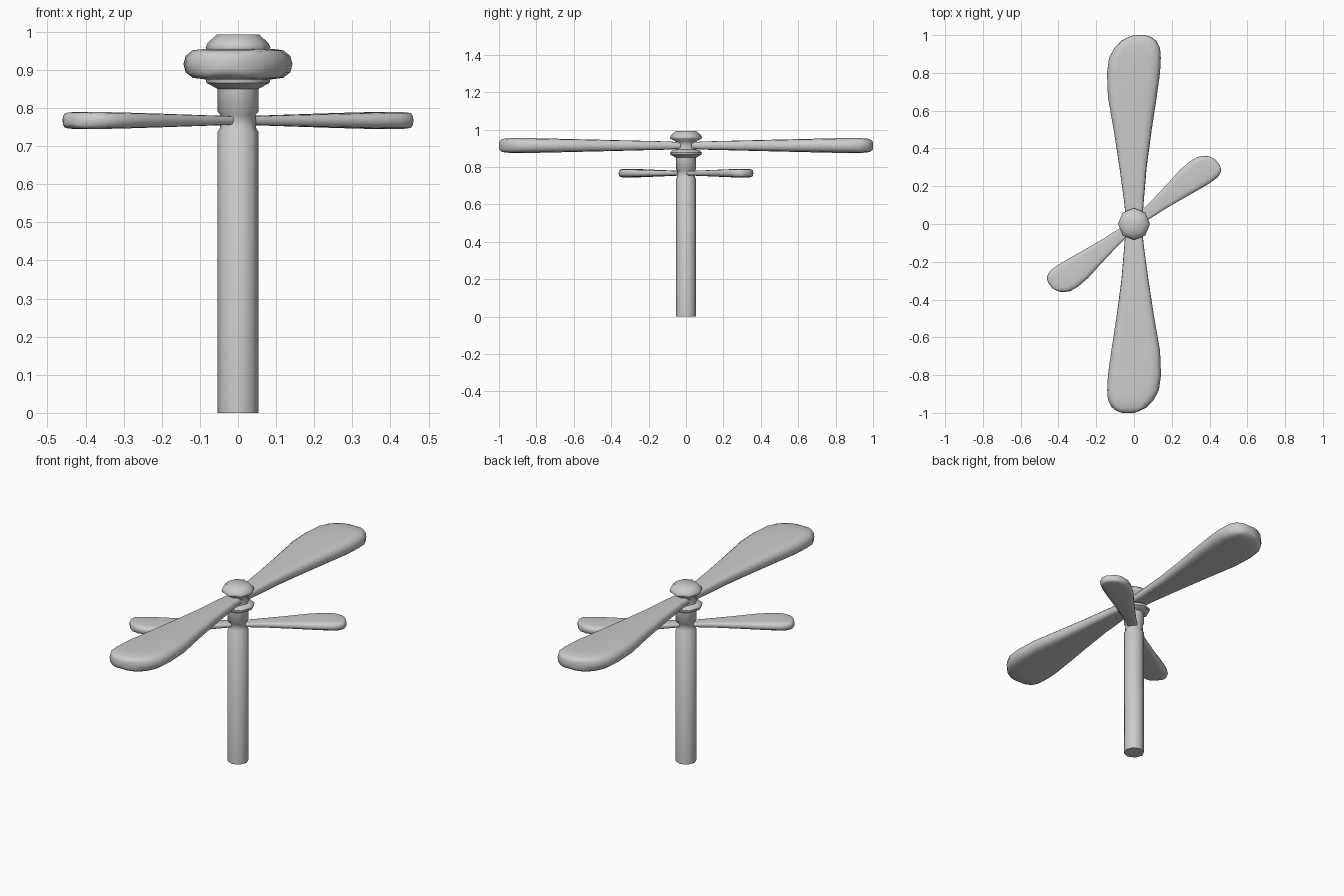
import bpy, bmesh, math
from mathutils import Matrix

if "Cube" in bpy.data.objects:
    bpy.data.objects.remove(bpy.data.objects["Cube"])


def finish(name, bm, angle):
    bmesh.ops.recalc_face_normals(bm, faces=bm.faces)
    me = bpy.data.meshes.new(name)
    bm.to_mesh(me)
    bm.free()
    ob = bpy.data.objects.new(name, me)
    bpy.context.collection.objects.link(ob)
    bpy.ops.object.select_all(action='DESELECT')
    ob.select_set(True)
    bpy.context.view_layer.objects.active = ob
    bpy.ops.object.shade_smooth_by_angle(angle=math.radians(angle))
    return ob


def skin(bm, rings):
    # bridge successive closed rings and cap both ends
    loops = [[bm.verts.new(p) for p in r] for r in rings]
    n = len(loops[0])
    for a, b in zip(loops, loops[1:]):
        for i in range(n):
            j = (i + 1) % n
            bm.faces.new((a[i], a[j], b[j], b[i]))
    bm.faces.new(loops[0][::-1])
    bm.faces.new(loops[-1])


def lathe(name, profile, sides=8):
    bm = bmesh.new()
    skin(bm, [[(r * math.cos(k * math.tau / sides), r * math.sin(k * math.tau / sides), z)
               for k in range(sides)] for r, z in profile])
    return finish(name, bm, 48)


# Blade stations: distance, left edge, right edge, half thickness
STATIONS = [(0.03, -0.045, 0.045, 0.018), (0.1, -0.05, 0.05, 0.022),
            (0.3, -0.077, 0.067, 0.027), (0.5, -0.108, 0.094, 0.032),
            (0.67, -0.138, 0.12, 0.036), (0.8, -0.143, 0.138, 0.039),
            (0.88, -0.132, 0.142, 0.04), (0.93, -0.105, 0.138, 0.04),
            (0.97, -0.068, 0.118, 0.037), (0.99, -0.03, 0.09, 0.031),
            (1.0, 0.0, 0.06, 0.018)]
# Rounded slab cross-section, in unit width and thickness
SECTION = [(1, 0), (0.96, 0.55), (0.83, 0.9), (0.6, 1), (0, 1),
           (-0.6, 1), (-0.83, 0.9), (-0.96, 0.55)]
SECTION += [(-x, -z) for x, z in SECTION]


def blade(name, z, size, turn):
    bm = bmesh.new()
    skin(bm, [[((l + r) / 2 + u * (r - l) / 2, y, v * t) for u, v in SECTION]
              for y, l, r, t in STATIONS])
    bm.transform(Matrix.Translation((0, 0, z))
                 @ Matrix.Rotation(math.radians(turn), 4, 'Z')
                 @ Matrix.Scale(size, 4))
    return finish(name, bm, 60)


# Mast with a waist for the lower blades
lathe("mast", [(0.054, 0), (0.054, 0.737), (0.048, 0.745), (0.046, 0.782),
               (0.054, 0.79), (0.054, 0.86)])
# Hub: collar, neck and faceted cap
lathe("hub", [(0.054, 0.85), (0.083, 0.866), (0.085, 0.878), (0.076, 0.887),
              (0.056, 0.893), (0.053, 0.915), (0.058, 0.938), (0.083, 0.952),
              (0.085, 0.958), (0.08, 0.97), (0.056, 0.992)])
# Opposed pairs of blades
for side, half in (("back", 0), ("front", 180)):
    blade("main_blade_" + side, 0.915, 1.0, half)
    blade("small_blade_" + side, 0.767, 0.55, half - 52)
